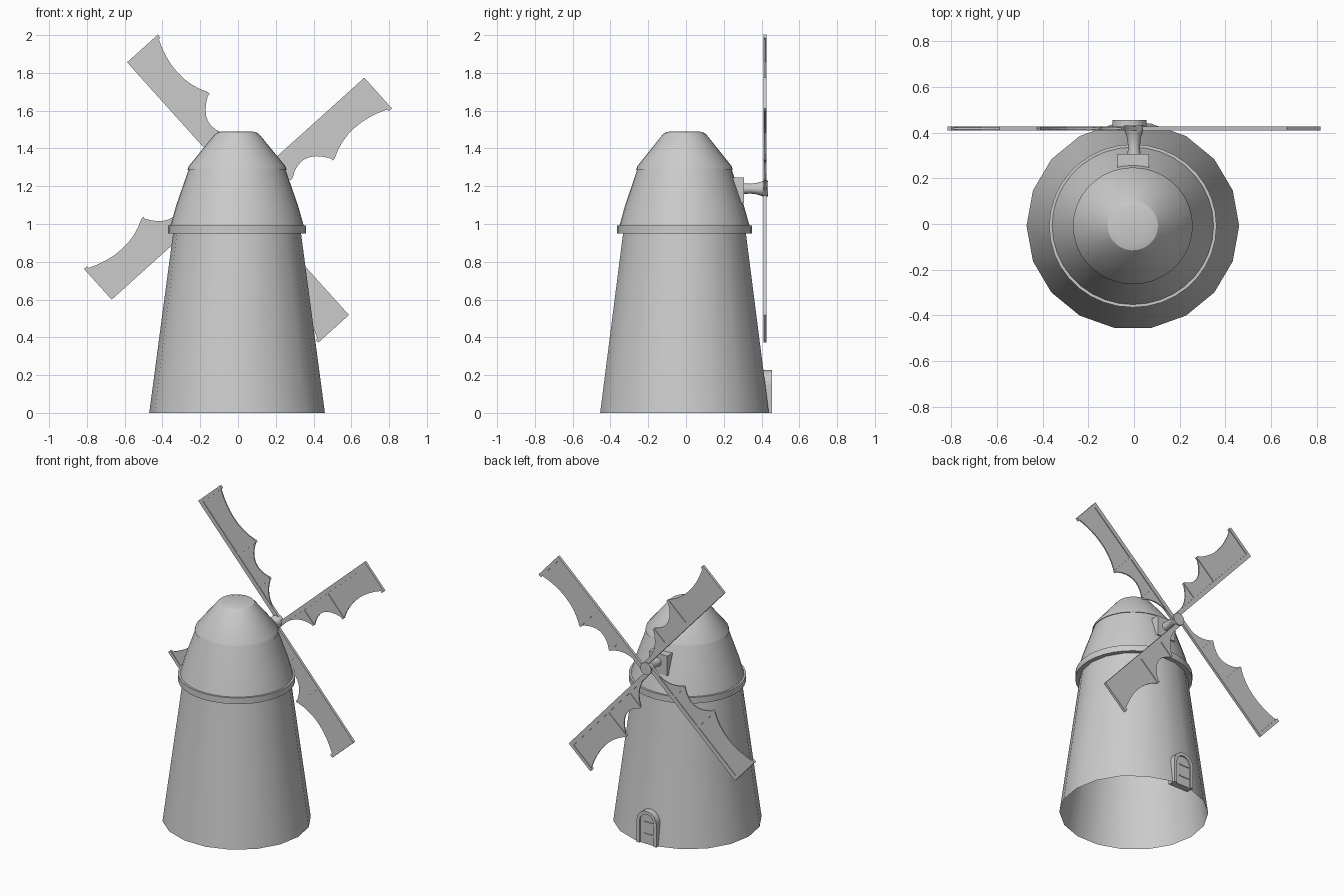
import bpy, bmesh, math
from mathutils import Vector

if "Cube" in bpy.data.objects:
    bpy.data.objects.remove(bpy.data.objects["Cube"])

CX, CY, YS = -0.005, -0.008, 0.975   # tower axis and slight depth squash
HUB = (0.0, 1.187)                   # sail centre in x, z


def finish(bm, name, smooth=None):
    bmesh.ops.recalc_face_normals(bm, faces=bm.faces[:])
    me = bpy.data.meshes.new(name)
    bm.to_mesh(me)
    bm.free()
    ob = bpy.data.objects.new(name, me)
    bpy.context.collection.objects.link(ob)
    if smooth:
        bpy.ops.object.select_all(action='DESELECT')
        ob.select_set(True)
        bpy.context.view_layer.objects.active = ob
        bpy.ops.object.shade_smooth_by_angle(angle=math.radians(smooth))
    return ob


def lathe(name, profile, place, n, closed=False, cap=False):
    """Revolve (radius, height) points; place(x, y, h) positions each vertex."""
    bm = bmesh.new()
    rings = []
    for r, h in profile:
        rings.append([bm.verts.new(place(r * math.cos(i * math.tau / n), r * math.sin(i * math.tau / n), h))
                      for i in range(n)])
    pairs = list(zip(rings, rings[1:]))
    if closed:
        pairs.append((rings[-1], rings[0]))
    for a, b in pairs:
        for i in range(n):
            j = (i + 1) % n
            bm.faces.new((a[i], a[j], b[j], b[i]))
    if cap:
        bm.faces.new(rings[-1])
    return finish(bm, name, 30)


def prism(name, pts, y0, y1):
    """Extrude an x, z outline from y0 to y1."""
    bm = bmesh.new()
    face = bm.faces.new([bm.verts.new((x, y0, z)) for x, z in pts])
    out = bmesh.ops.extrude_face_region(bm, geom=[face])
    for g in out['geom']:
        if isinstance(g, bmesh.types.BMVert):
            g.co.y = y1
    return finish(bm, name)


def rect(a0, a1, b0, b1):
    return [(a0, b0), (a1, b0), (a1, b1), (a0, b1)]


def upright(x, y, h):
    return (CX + x, CY + y * YS, h)


def axle(x, y, h):
    return (HUB[0] + x, h, HUB[1] + y)


# Tower body, open underneath
lathe("tower_wall", [(0.465, 0.0), (0.338, 0.955)], upright, 18)
lathe("gallery_band", [(0.33, 0.95), (0.366, 0.95), (0.366, 0.992), (0.33, 0.992)], upright, 36, closed=True)
lathe("upper_wall", [(0.355, 0.985), (0.322, 1.10), (0.254, 1.295)], upright, 36)
lathe("roof_cap", [(0.25, 1.287), (0.262, 1.287), (0.257, 1.305), (0.125, 1.466), (0.11, 1.482), (0.082, 1.49)],
      upright, 36, cap=True)

# Bearing block and axle
prism("bearing_block", rect(-0.073, 0.065, 1.11, 1.245), 0.2, 0.307)
lathe("axle_hub", [(0.03, 0.28), (0.026, 0.34), (0.03, 0.375), (0.038, 0.40), (0.042, 0.41), (0.042, 0.434)],
      axle, 20, cap=True)

# Sails


def scallop(p, c, q, n=8):
    p, c, q = Vector(p), Vector(c), Vector(q)
    return [tuple(p * (1 - t) ** 2 + c * 2 * t * (1 - t) + q * t * t) for t in (i / n for i in range(n + 1))]


cloth = ([(0.05, 0.02), (0.88, 0.02)]
         + scallop((0.88, 0.222), (0.66, 0.125), (0.49, 0.222))
         + scallop((0.472, 0.21), (0.38, 0.06), (0.25, 0.153))
         + scallop((0.235, 0.148), (0.17, 0.035), (0.05, 0.04)))
bars = {"spar": rect(0.0, 0.89, 0.011, 0.04),
        "end_bar": rect(0.868, 0.89, 0.011, 0.23),
        "outer_crossbar": rect(0.472, 0.49, 0.02, 0.224),
        "inner_crossbar": rect(0.235, 0.25, 0.02, 0.152)}
for k in range(4):
    th = math.radians(42 + 90 * k)
    c, s = math.cos(th), math.sin(th)

    def turn(pts):
        return [(HUB[0] + u * c + v * s, HUB[1] + u * s - v * c) for u, v in pts]
    prism(f"sail_cloth_{k + 1}", turn(cloth), 0.414, 0.422)
    for i, (name, pts) in enumerate(bars.items()):
        d = 0.0003 * i
        prism(f"sail_{name}_{k + 1}", turn(pts), 0.409 + d, 0.427 - d)

# Arched door
DX = -0.02


def arch(w, spring):
    curve = [(DX + w * math.cos(a), spring + w * math.sin(a)) for a in (i * math.pi / 12 for i in range(13))]
    return [(DX + w, 0.0)] + curve + [(DX - w, 0.0)]


prism("door_frame", arch(0.075, 0.152) + arch(0.053, 0.152)[::-1], 0.40, 0.455)
prism("door_panel", arch(0.054, 0.152), 0.40, 0.445)
for i, z in enumerate((0.06, 0.14)):
    prism(f"door_hinge_{i + 1}", rect(DX - 0.05, DX + 0.025, z, z + 0.012), 0.44, 0.45)
